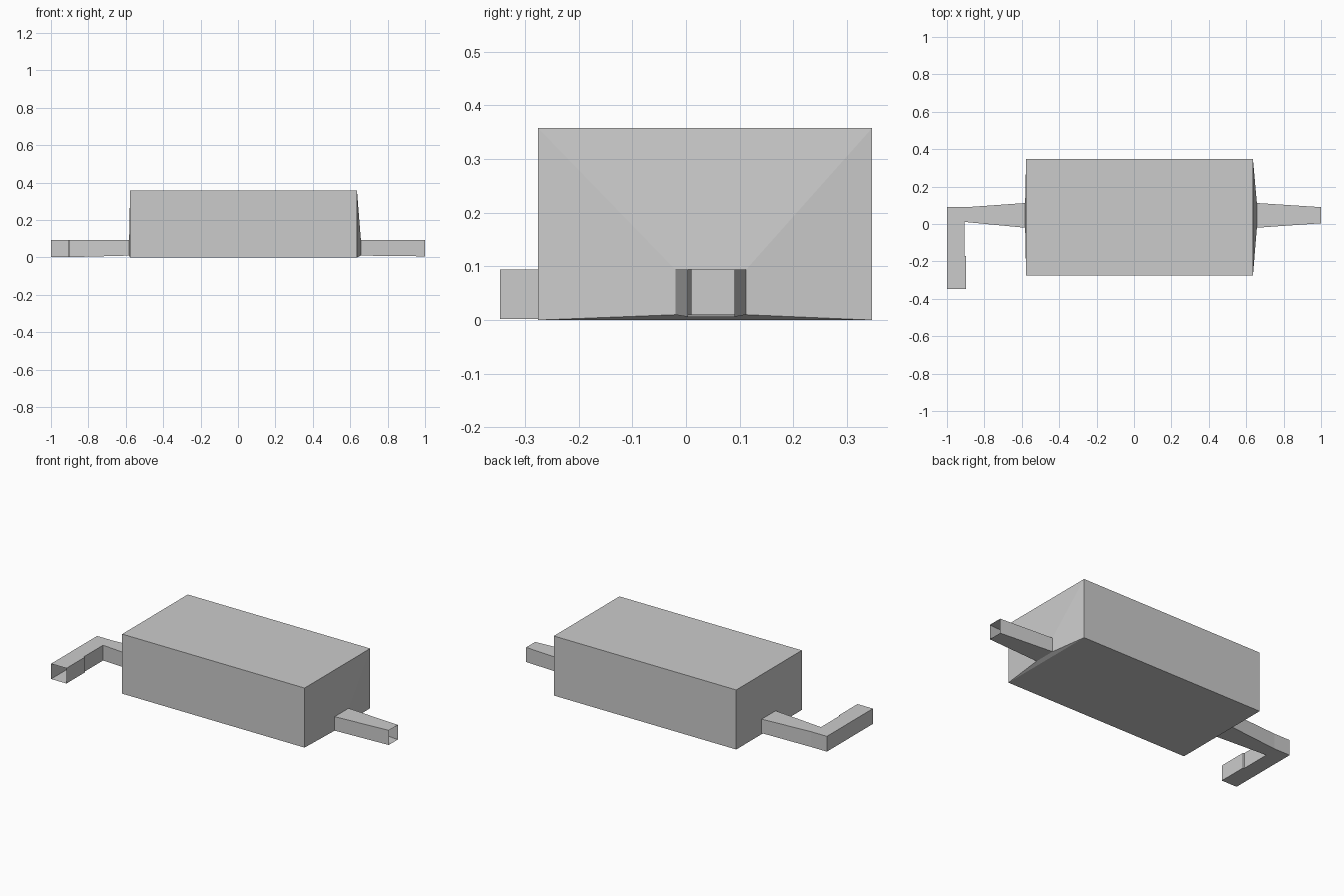
import bpy
import bmesh

cube = bpy.data.objects.get("Cube")
if cube:
    bpy.data.objects.remove(cube)

# One plain grey sheet metal for every part
grey = bpy.data.materials.new("grey sheet metal")
grey.use_nodes = True
colour = (0.6, 0.6, 0.6, 1)
grey.diffuse_color = colour
grey.node_tree.nodes["Principled BSDF"].inputs["Base Color"].default_value = colour


def duct(name, sections):
    """Skin an open-ended rectangular duct through upright sections.
    Each section is (plan point, opposite plan point, bottom, top)."""
    bm = bmesh.new()
    rings = []
    for (ax, ay), (bx, by), low, high in sections:
        corners = [(ax, ay, low), (bx, by, low), (bx, by, high), (ax, ay, high)]
        rings.append([bm.verts.new(c) for c in corners])
    for near, far in zip(rings, rings[1:]):
        for i in range(4):
            j = (i + 1) % 4
            bm.faces.new((near[i], near[j], far[j], far[i]))
    bmesh.ops.recalc_face_normals(bm, faces=bm.faces)
    mesh = bpy.data.meshes.new(name)
    bm.to_mesh(mesh)
    bm.free()
    mesh.materials.append(grey)
    obj = bpy.data.objects.new(name, mesh)
    bpy.context.collection.objects.link(obj)


def across(x, front, back, low, high):
    """Section square to the x axis."""
    return (x, front), (x, back), low, high


# Shared joints between the chamber and its pipes
left_joint = across(0.657, -0.02, 0.112, 0.01, 0.094)
right_joint = across(-0.582, -0.02, 0.112, 0.01, 0.094)

# Big box whose ends close down onto the pipe openings
duct("main_chamber", [
    right_joint,
    across(-0.577, -0.276, 0.347, 0, 0.358),
    across(0.636, -0.276, 0.347, 0, 0.358),
    left_joint,
])

# Straight tapered pipe
duct("straight_pipe", [
    left_joint,
    across(1, 0.004, 0.09, 0.006, 0.094),
])

# Tapered pipe with a mitred elbow turning to the front
duct("elbow_pipe", [
    right_joint,
    across(-0.895, 0.01, 0.09, 0.002, 0.094),
    ((-0.905, 0.01), (-1, 0.09), 0.002, 0.094),
    ((-0.905, -0.17), (-1, -0.17), 0.002, 0.094),
    ((-0.898, -0.172), (-1, -0.172), 0.002, 0.094),
    ((-0.898, -0.347), (-1, -0.347), 0.002, 0.094),
])
